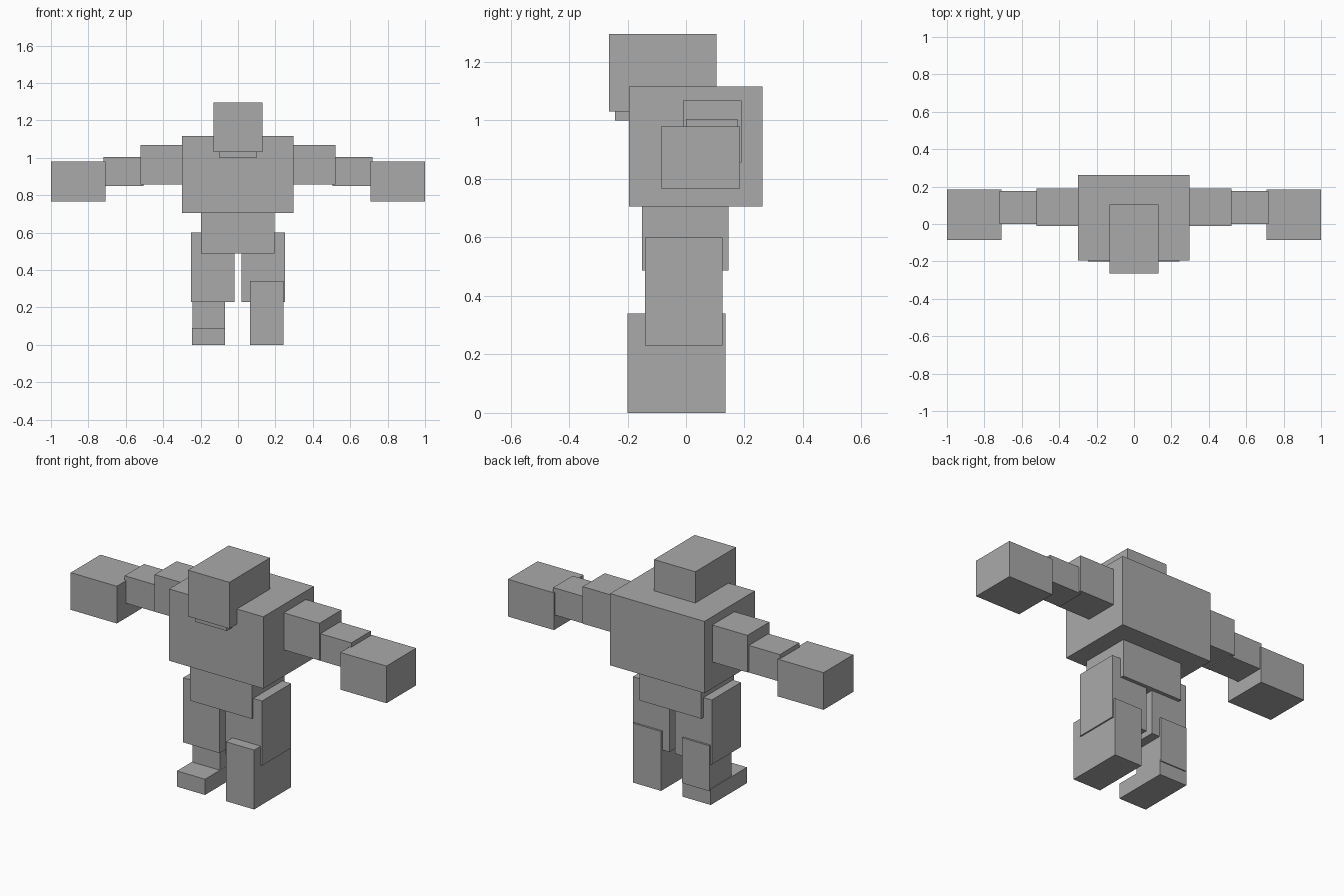
import bpy
from mathutils import Vector

cube = bpy.data.objects.get("Cube")
if cube:
    bpy.data.objects.remove(cube, do_unlink=True)

grey = bpy.data.materials.new("plain grey")
grey.use_nodes = True
colour = (0.4, 0.4, 0.4, 1)
grey.diffuse_color = colour
grey.node_tree.nodes["Principled BSDF"].inputs["Base Color"].default_value = colour


def block(name, x, y, z):
    """Add a box spanning the given (low, high) range on each axis."""
    low, high = (Vector(corner) for corner in zip(x, y, z))
    bpy.ops.mesh.primitive_cube_add(size=1, location=(low + high) / 2)
    ob = bpy.context.object
    ob.name = name
    ob.scale = high - low
    bpy.ops.object.transform_apply(location=False, rotation=False, scale=True)
    ob.data.materials.append(grey)


def pair(name, x, y, z):
    """Add a box on the left side and its mirror on the right."""
    block("left_" + name, x, y, z)
    block("right_" + name, (-x[1], -x[0]), y, z)


# Head and trunk
block("head", (-0.132, 0.13), (-0.264, 0.104), (1.03, 1.295))
block("jaw", (-0.1, 0.098), (-0.243, 0.08), (1.0, 1.05))
block("torso", (-0.3, 0.297), (-0.195, 0.262), (0.705, 1.116))
block("hips", (-0.198, 0.194), (-0.151, 0.145), (0.487, 0.72))

# Arms held out to the sides
pair("upper_arm", (0.28, 0.522), (-0.01, 0.19), (0.856, 1.068))
pair("forearm", (0.505, 0.718), (0.0, 0.176), (0.85, 1.005))
pair("hand", (0.708, 1.0), (-0.085, 0.184), (0.767, 0.98))

# Legs, with a one-piece boot on the left and a shin and foot on the right
pair("thigh", (0.018, 0.25), (-0.14, 0.124), (0.23, 0.6))
block("left_boot", (0.063, 0.242), (-0.2, 0.135), (0.0, 0.34))
block("right_shin", (-0.242, -0.07), (-0.065, 0.135), (0.08, 0.34))
block("right_foot", (-0.247, -0.069), (-0.2, 0.129), (0.0, 0.09))
